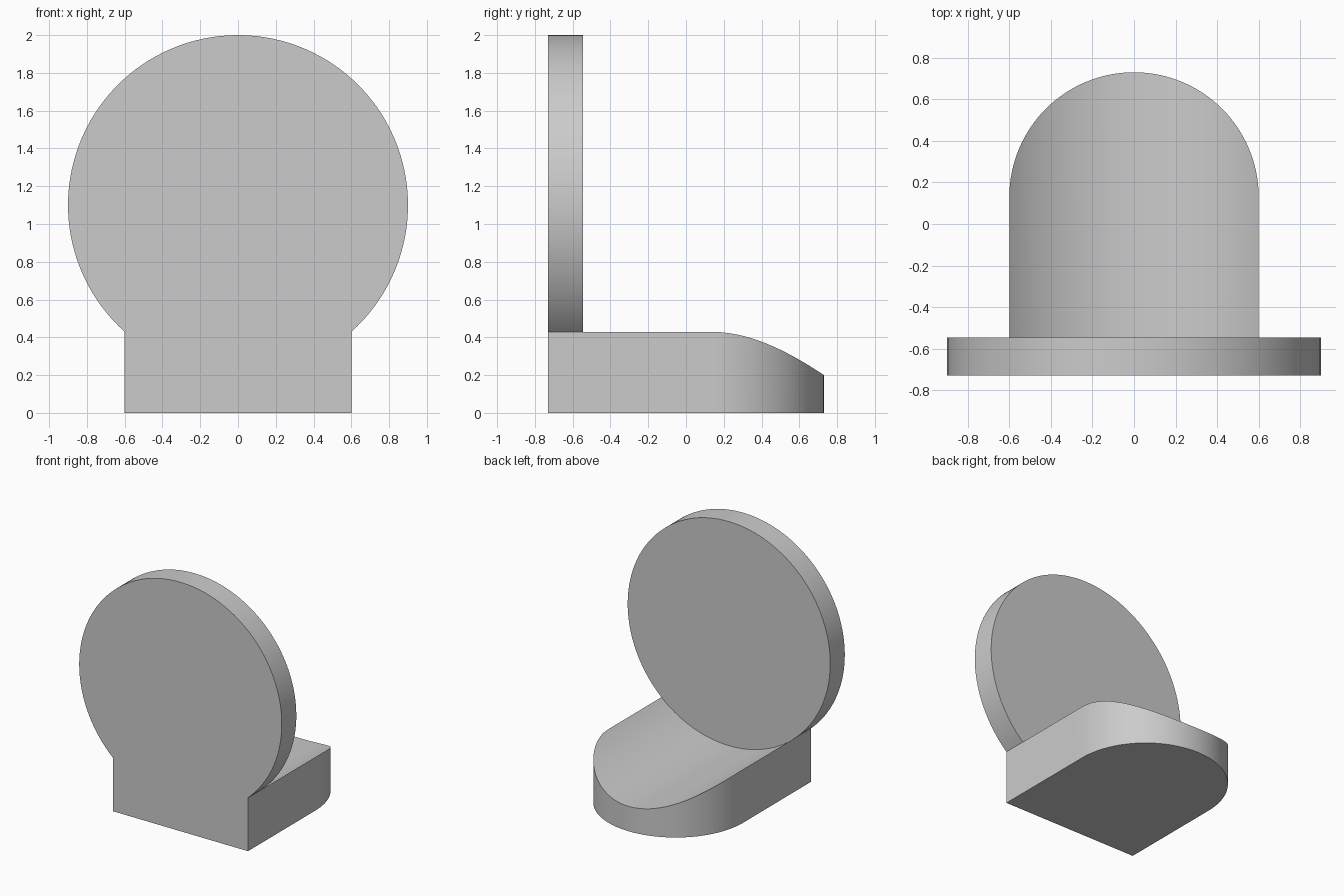
import bpy
import bmesh
from math import sin, cos, sqrt, asin, pi

cube = bpy.data.objects.get("Cube")
if cube:
    bpy.data.objects.remove(cube, do_unlink=True)

HALF_W = 0.6           # half width of the base and radius of its round end
DISC_R = 0.9           # radius of the upright disc and of the base hollow
DISC_Z = 1.1
FRONT, DISC_BACK, ROUND_Y = -0.73, -0.545, 0.13
STEPS, RIM_STEPS = 64, 96

bm = bmesh.new()


def verts(points):
    return [bm.verts.new(p) for p in points]


def strip(a, b):
    """Quads between two rows of vertices."""
    for i in range(len(a) - 1):
        bm.faces.new((a[i], a[i + 1], b[i + 1], b[i]))


def hollow_z(x):
    return DISC_Z - sqrt(DISC_R ** 2 - x ** 2)


# Rows across the base, following its round end
turns = [pi * i / STEPS for i in range(STEPS + 1)]
plan = [(HALF_W * cos(t), ROUND_Y + HALF_W * sin(t)) for t in turns]
end_bottom = verts((x, y, 0) for x, y in plan)
end_top = verts((x, y, hollow_z(x)) for x, y in plan)
hollow = verts((x, DISC_BACK, hollow_z(x)) for x, y in plan)

# Disc rim above the base, from its left side over the top to its right
start = -asin((DISC_Z - hollow_z(HALF_W)) / DISC_R)
angles = [start + (pi - 2 * start) * i / RIM_STEPS for i in range(RIM_STEPS + 1)]
arc = [(DISC_R * cos(a), DISC_Z + DISC_R * sin(a)) for a in angles]
rim_front = verts((x, FRONT, z) for x, z in arc)
rim_back = [hollow[0]] + verts((x, DISC_BACK, z) for x, z in arc[1:-1]) + [hollow[-1]]
foot = verts([(HALF_W, FRONT, 0), (-HALF_W, FRONT, 0)])

# Curved surfaces: round end, hollow top and disc rim
strip(end_bottom, end_top)
strip(end_top, hollow)
strip(rim_front, rim_back)

# Flat surfaces: front, disc back, underside and two sides
bm.faces.new(rim_front + [foot[1], foot[0]])
bm.faces.new(rim_back + hollow[-2:0:-1])
bm.faces.new(end_bottom + [foot[1], foot[0]])
for k in (0, -1):
    bm.faces.new((foot[k], end_bottom[k], end_top[k], hollow[k], rim_front[k]))

bmesh.ops.recalc_face_normals(bm, faces=bm.faces)
mesh = bpy.data.meshes.new("disc_on_hollowed_base")
bm.to_mesh(mesh)
bm.free()

body = bpy.data.objects.new("disc_on_hollowed_base", mesh)
bpy.context.collection.objects.link(body)

# Single grey material
grey = bpy.data.materials.new("light_grey")
grey.use_nodes = True
colour = (0.6, 0.6, 0.6, 1)
grey.diffuse_color = colour
grey.node_tree.nodes["Principled BSDF"].inputs["Base Color"].default_value = colour
mesh.materials.append(grey)

bpy.ops.object.select_all(action="DESELECT")
body.select_set(True)
bpy.context.view_layer.objects.active = body
bpy.ops.object.shade_smooth_by_angle(angle=pi / 6)
